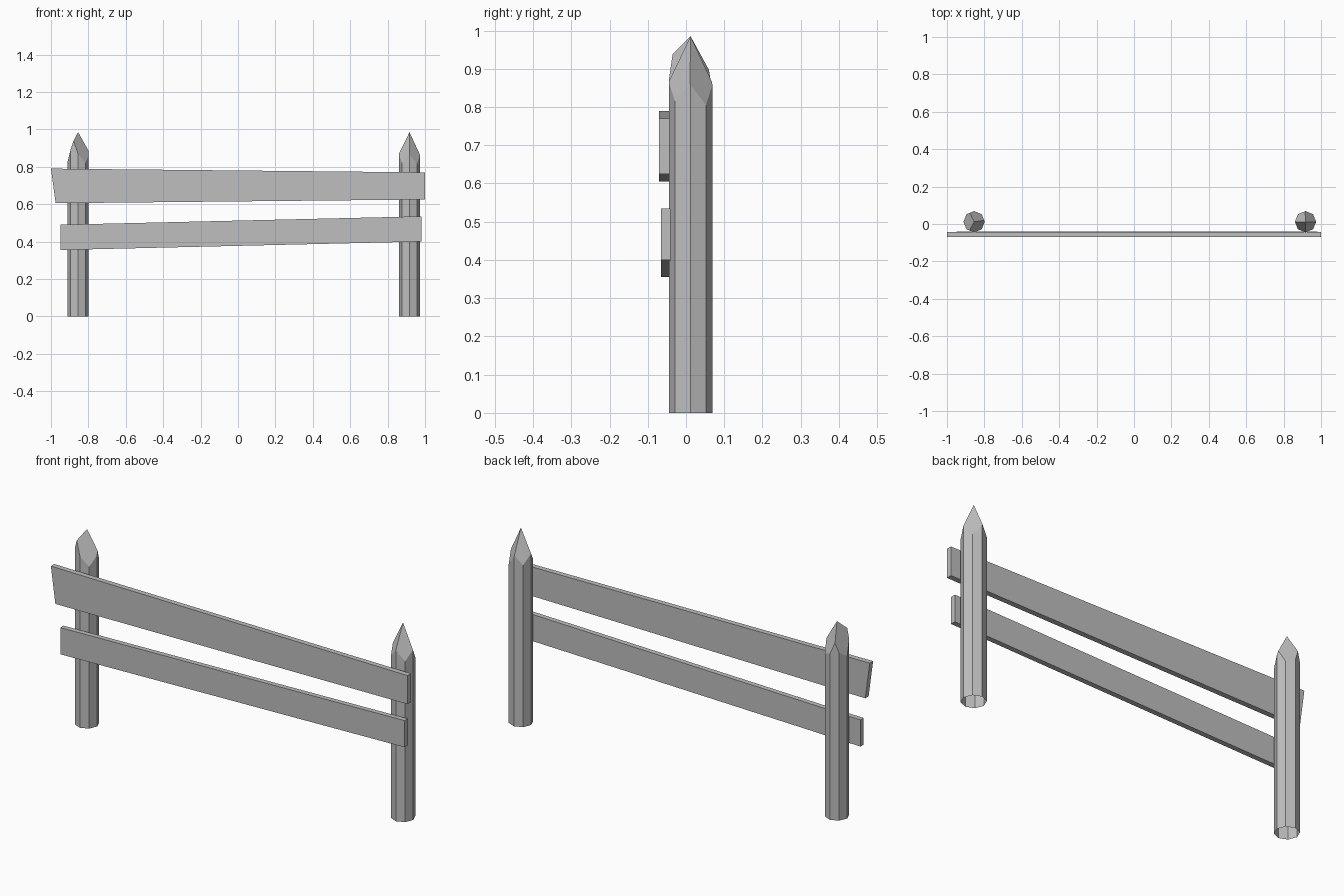
import bpy, bmesh
from math import cos, sin, radians, pi
from mathutils import Vector, Matrix

cube = bpy.data.objects.get("Cube")
if cube:
    bpy.data.objects.remove(cube)

grey = bpy.data.materials.new("plain_grey")
grey.use_nodes = True
grey.diffuse_color = (0.52, 0.52, 0.52, 1)
grey.node_tree.nodes["Principled BSDF"].inputs["Base Color"].default_value = (0.52, 0.52, 0.52, 1)


def finish(name, bm):
    bmesh.ops.recalc_face_normals(bm, faces=bm.faces[:])
    # posts are hollow underneath, so their ground face is dropped last
    if name.endswith("post"):
        ground = [f for f in bm.faces if f.normal.z < -0.9]
        bmesh.ops.delete(bm, geom=ground, context='FACES')
    mesh = bpy.data.meshes.new(name)
    bm.to_mesh(mesh)
    bm.free()
    mesh.materials.append(grey)
    bpy.context.collection.objects.link(bpy.data.objects.new(name, mesh))


# Octagonal post, its point hewn by slanted cuts (direction, drop at the rim)
def post(name, x, cuts, radius=0.057, tip=0.985):
    bm = bmesh.new()
    height = 1.1
    bmesh.ops.create_cone(bm, cap_ends=True, segments=8, radius1=radius, radius2=radius,
                          depth=height, matrix=Matrix.Translation((0, 0, height / 2)))
    bmesh.ops.rotate(bm, verts=bm.verts[:], matrix=Matrix.Rotation(pi / 2, 3, 'Z'))
    for angle, drop in cuts:
        a = radians(angle)
        normal = Vector((cos(a) * drop, sin(a) * drop, radius)).normalized()
        cut = bmesh.ops.bisect_plane(bm, geom=bm.verts[:] + bm.edges[:] + bm.faces[:],
                                     dist=1e-5, plane_co=(0, 0, tip), plane_no=normal,
                                     clear_outer=True)
        rim = [e for e in bm.edges if e.is_boundary]
        bmesh.ops.holes_fill(bm, edges=rim, sides=0)
    bmesh.ops.translate(bm, verts=bm.verts[:], vec=(x, 0.012, 0))
    finish(name, bm)


# Rail: front outline extruded backwards
def rail(name, outline, front, back):
    bm = bmesh.new()
    face = bm.faces.new([bm.verts.new((x, front, z)) for x, z in outline])
    ext = bmesh.ops.extrude_face_region(bm, geom=[face], use_keep_orig=True)
    verts = [g for g in ext["geom"] if isinstance(g, bmesh.types.BMVert)]
    bmesh.ops.translate(bm, verts=verts, vec=(0, back - front, 0))
    finish(name, bm)


post("right_post", -0.855, [(-45, 0.165), (60, 0.165), (170, 0.165)])
post("left_post", 0.917, [(45, 0.18), (135, 0.165), (225, 0.165), (-45, 0.17)])
rail("upper_rail", [(-1, 0.79), (-0.975, 0.605), (1, 0.625), (1, 0.77)], -0.07, -0.043)
rail("lower_rail", [(-0.95, 0.49), (-0.95, 0.355), (0.98, 0.4), (0.98, 0.535)], -0.066, -0.04)
